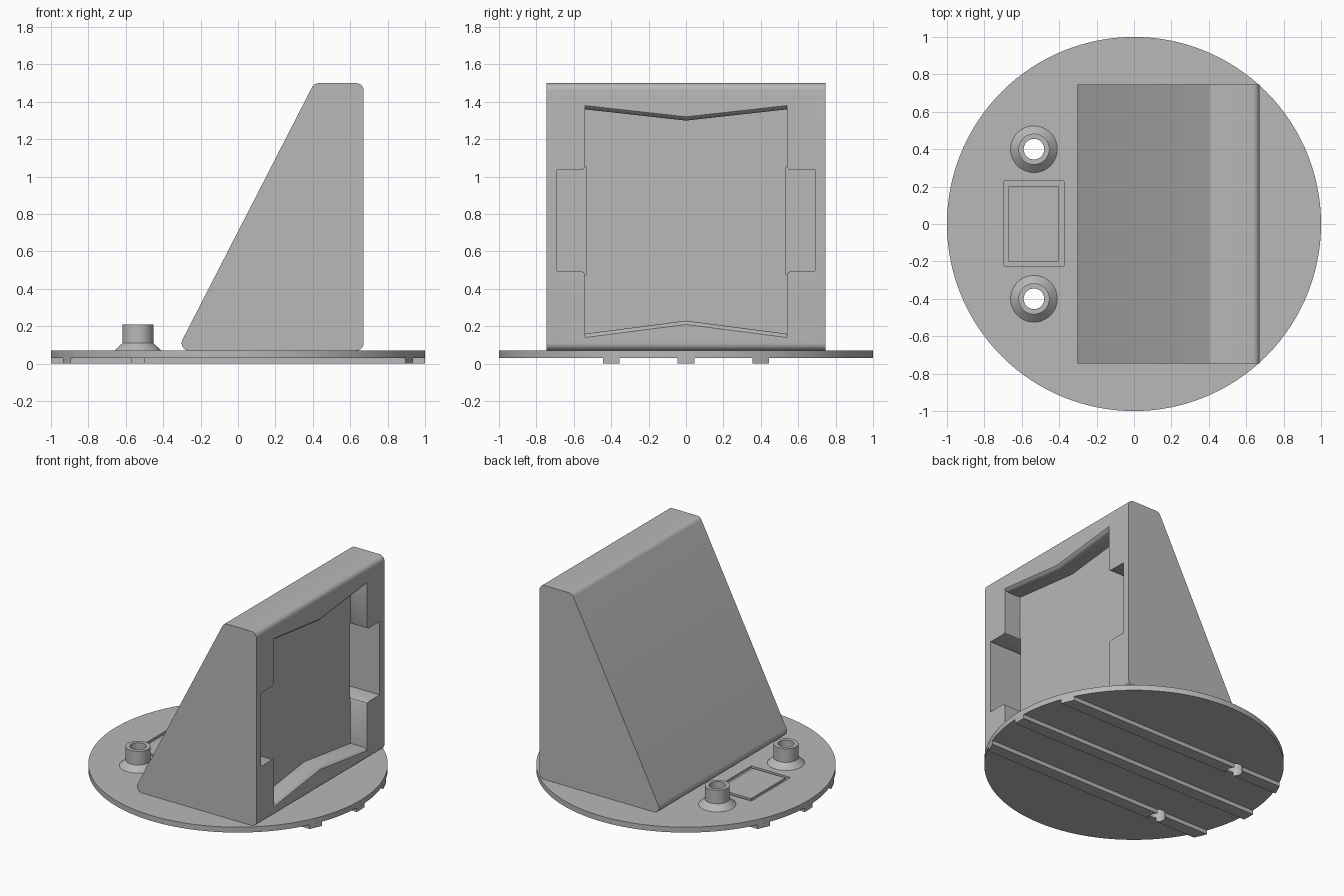
import bpy
import bmesh
import math
from mathutils import Vector

cube = bpy.data.objects.get("Cube")
if cube:
    bpy.data.objects.remove(cube, do_unlink=True)

grey = bpy.data.materials.new("plain grey")
grey.use_nodes = True
COLOUR = (0.48, 0.48, 0.48, 1)
grey.diffuse_color = COLOUR
grey.node_tree.nodes["Principled BSDF"].inputs["Base Color"].default_value = COLOUR


def loft(name, rings, closed=False):
    """Skin matching rings of points; cap the ends unless closed on itself."""
    bm = bmesh.new()
    rows = [[bm.verts.new(p) for p in ring] for ring in rings]
    pairs = list(zip(rows, rows[1:]))
    if closed:
        pairs.append((rows[-1], rows[0]))
    else:
        bm.faces.new(rows[0])
        bm.faces.new(rows[-1])
    n = len(rows[0])
    for a, b in pairs:
        for i in range(n):
            j = (i + 1) % n
            bm.faces.new((a[i], a[j], b[j], b[i]))
    bmesh.ops.recalc_face_normals(bm, faces=bm.faces[:])
    mesh = bpy.data.meshes.new(name)
    bm.to_mesh(mesh)
    bm.free()
    mesh.materials.append(grey)
    obj = bpy.data.objects.new(name, mesh)
    bpy.context.collection.objects.link(obj)
    return obj


def prism_z(name, outline, z0, z1):
    return loft(name, [[(x, y, z) for x, y in outline] for z in (z0, z1)])


def circle(r, cx=0, cy=0, n=48):
    return [(cx + r * math.cos(2 * math.pi * i / n),
             cy + r * math.sin(2 * math.pi * i / n)) for i in range(n)]


def rectangle(x0, x1, y0, y1):
    return [(x0, y0), (x1, y0), (x1, y1), (x0, y1)]


def fillet(points, r, steps=8):
    """Round every corner of a convex outline."""
    out = []
    for i, p in enumerate(points):
        p = Vector(p)
        a = (Vector(points[i - 1]) - p).normalized()
        b = (Vector(points[(i + 1) % len(points)]) - p).normalized()
        half = a.angle(b) / 2
        centre = p + (a + b).normalized() * r / math.sin(half)
        start = p + a * r / math.tan(half) - centre
        end = p + b * r / math.tan(half) - centre
        sweep = math.pi - 2 * half
        for k in range(steps + 1):
            t = k / steps
            arc = (start * math.sin((1 - t) * sweep)
                   + end * math.sin(t * sweep)) / math.sin(sweep)
            out.append(centre + arc)
    return out


def cut(obj, cutter):
    """Subtract the cutter, apply, and remove it."""
    cutter.hide_render = True
    mod = obj.modifiers.new("cut", "BOOLEAN")
    mod.operation = "DIFFERENCE"
    mod.solver = "EXACT"
    mod.object = cutter
    bpy.context.view_layer.objects.active = obj
    bpy.ops.object.modifier_apply(modifier=mod.name)
    bpy.data.objects.remove(cutter, do_unlink=True)


def smooth(obj):
    bpy.ops.object.select_all(action="DESELECT")
    obj.select_set(True)
    bpy.context.view_layer.objects.active = obj
    bpy.ops.object.shade_smooth_by_angle(angle=math.radians(30))


PEG_X, PEG_Y, HOLE_R = -0.535, 0.4, 0.055
BASE_LOW, BASE_TOP = 0.03, 0.07

# Round base plate with two through holes
base = prism_z("base_plate", circle(1, n=128), BASE_LOW, BASE_TOP)
for side in (-1, 1):
    cut(base, prism_z("hole", circle(HOLE_R, PEG_X, side * PEG_Y), -0.1, 0.3))

# Engraved rectangular frame on the plate
outer = rectangle(-0.695, -0.375, -0.225, 0.23)
inner = rectangle(-0.67, -0.405, -0.2, 0.2)
groove = loft("groove", [[(x, y, z) for x, y in ring] for ring, z in
                         ((outer, 0.055), (outer, 0.09), (inner, 0.09), (inner, 0.055))],
              closed=True)
cut(base, groove)
smooth(base)

# Three ribs under the plate, trimmed to its rim
for label, y in (("right", -PEG_Y), ("middle", 0), ("left", PEG_Y)):
    ys = [y + 0.045 * k / 2 for k in range(-2, 3)]
    outline = [(math.sqrt(1 - v * v), v) for v in ys]
    outline += [(-x, v) for x, v in reversed(outline)]
    rib = prism_z(label + "_rib", outline, 0, BASE_LOW)
    if y:
        cut(rib, prism_z("hole", circle(HOLE_R, PEG_X, y), -0.1, 0.3))
    smooth(rib)

# Hollow pegs with flared feet
for label, y in (("right", -PEG_Y), ("left", PEG_Y)):
    profile = [(HOLE_R, BASE_TOP), (0.125, BASE_TOP), (0.083, 0.11),
               (0.083, 0.21), (HOLE_R, 0.21)]
    rings = [[(px, py, z) for px, py in circle(r, PEG_X, y)] for r, z in profile]
    smooth(loft(label + "_peg", rings, closed=True))

# Wedge-shaped stand with rounded long edges
side_outline = fillet([(-0.327, BASE_TOP), (0.672, BASE_TOP),
                       (0.672, 1.5), (0.407, 1.5)], 0.04)
stand = loft("wedge_stand", [[(x, y, z) for x, z in side_outline]
                             for y in (-0.745, 0.745)])

# Shallow pocket with bowed-in top and bottom and a flared lip
pocket = [(-0.54, 0.16), (0, 0.23), (0.54, 0.16),
          (0.54, 1.36), (0, 1.30), (-0.54, 1.36)]
rings = []
for x, flare in ((0.54, 0), (0.645, 0), (0.66, 0.006), (0.672, 0.02), (0.7, 0.02)):
    rings.append([(x, y, z + (flare if z > 0.8 else -flare)) for y, z in pocket])
cut(stand, loft("pocket", rings))

# Deeper side slots with eased inner corners
half = [(0.69, 0.27), (0.56, 0.27), (0.546, 0.276), (0.54, 0.29), (0.535, 0.29)]
slot = half + [(y, -z) for y, z in reversed(half)]
for side in (-1, 1):
    cut(stand, loft("slot", [[(x, side * y, 0.765 + z) for y, z in slot]
                             for x in (0.37, 0.7)]))
smooth(stand)
